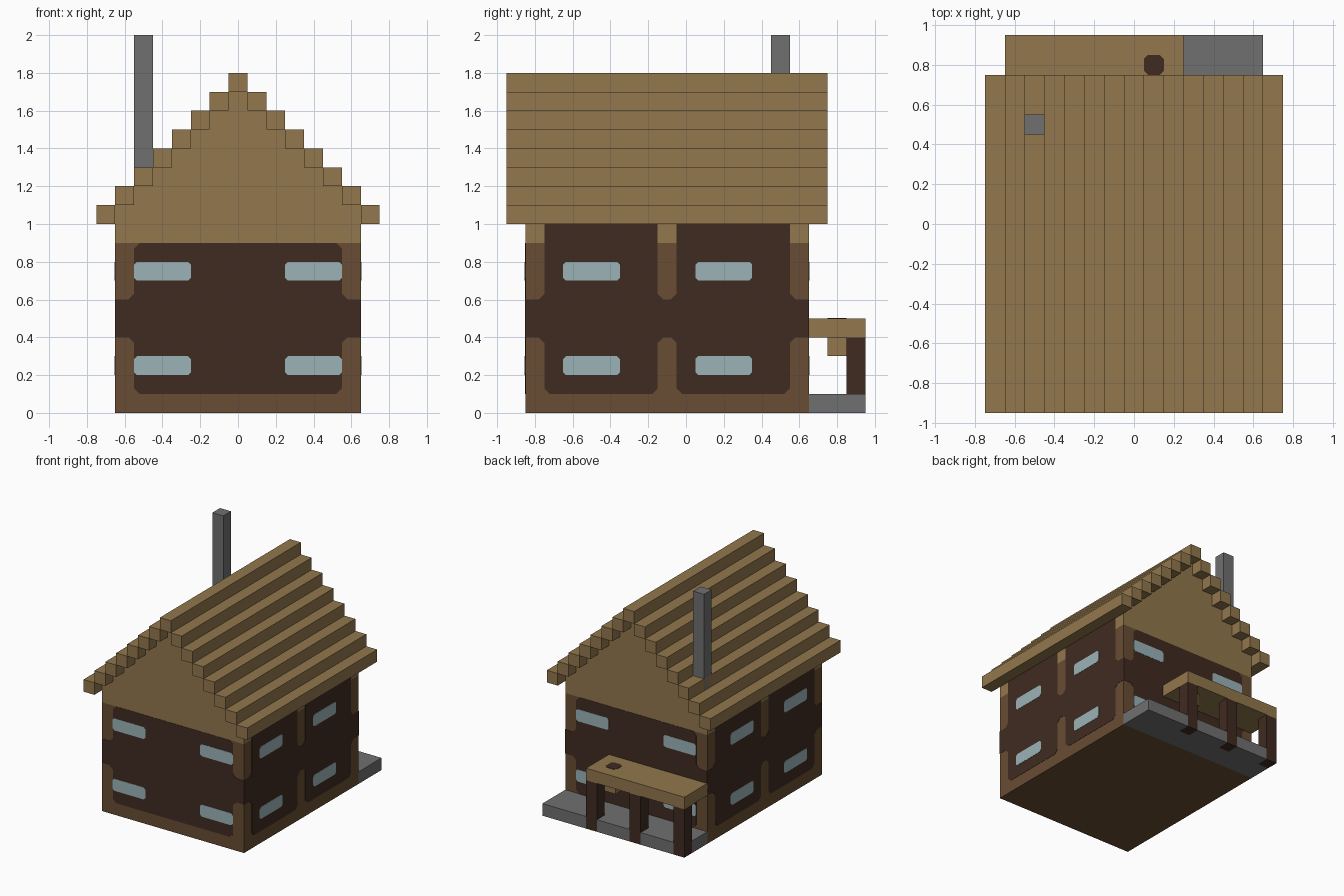
import bpy, bmesh
from mathutils import Vector

cube = bpy.data.objects.get("Cube")
if cube:
    bpy.data.objects.remove(cube, do_unlink=True)


def material(name, rgb):
    m = bpy.data.materials.new(name)
    m.use_nodes = True
    m.diffuse_color = (*rgb, 1)
    m.node_tree.nodes["Principled BSDF"].inputs["Base Color"].default_value = (*rgb, 1)
    return m


TAN = material("light_wood", (0.287, 0.184, 0.074))
BEAM = material("beam_wood", (0.138, 0.074, 0.033))
DARK = material("dark_wood", (0.051, 0.024, 0.015))
GLASS = material("pale_glass", (0.328, 0.456, 0.485))
STONE = material("grey_stone", (0.162, 0.162, 0.162))

STEP = 0.1
WALL_X, FRONT, BACK = 0.65, -0.85, 0.65


def finish(name, bm, mat):
    bmesh.ops.recalc_face_normals(bm, faces=bm.faces)
    mesh = bpy.data.meshes.new(name)
    bm.to_mesh(mesh)
    bm.free()
    mesh.materials.append(mat)
    ob = bpy.data.objects.new(name, mesh)
    bpy.context.collection.objects.link(ob)
    return ob


def box(name, xs, ys, zs, mat):
    bm = bmesh.new()
    bmesh.ops.create_cube(bm, size=1)
    for v in bm.verts:
        v.co = Vector(r[0] if c < 0 else r[1] for c, r in zip(v.co, (xs, ys, zs)))
    return finish(name, bm, mat)


def prism(name, pts, place, push, mat):
    """Extrude a flat outline; place maps (u, v) into space."""
    bm = bmesh.new()
    face = bm.faces.new([bm.verts.new(place(u, v)) for u, v in pts])
    new = bmesh.ops.extrude_face_region(bm, geom=[face])["geom"]
    bmesh.ops.translate(bm, vec=push, verts=[g for g in new if isinstance(g, bmesh.types.BMVert)])
    return finish(name, bm, mat)


def chamfer(pts, size, sharp=lambda p: False):
    """Cut the corners of an outline, leaving those picked by sharp."""
    out = []
    for i, p in enumerate(pts):
        if sharp(p):
            out.append(p)
            continue
        here = Vector(p)
        for q in (pts[i - 1], pts[(i + 1) % len(pts)]):
            out.append(tuple(here + (Vector(q) - here).normalized() * size))
    return out


def rect(u0, u1, v0, v1):
    return [(u0, v0), (u1, v0), (u1, v1), (u0, v1)]


def wall_plate(name, pts, wall, depth, mat):
    axis, at = wall
    sign = 1 if at > 0 else -1
    if axis == "x":
        prism(name, pts, lambda u, v: (at, u, v), (sign * depth, 0, 0), mat)
    else:
        prism(name, pts, lambda u, v: (u, at, v), (0, sign * depth, 0), mat)


# House body and stepped gable block
box("house_body", (-WALL_X, WALL_X), (FRONT, BACK), (0, 0.9), BEAM)
right = [(WALL_X, 0.9)]
for k in range(7):
    w = WALL_X - STEP * k
    right += [(w, 1 + STEP * k), (w, 1 + STEP * (k + 1))]
right = [p for i, p in enumerate(right) if i != 1]
gable = right + [(-x, z) for x, z in reversed(right)]
prism("gable", gable, lambda u, v: (u, FRONT, v), (0, BACK - FRONT, 0), TAN)

# Roof logs, mirrored up to the ridge
for k in range(8):
    x0, z0 = WALL_X - STEP * k, 1 + STEP * k
    for side, s in (("left", 1), ("right", -1)):
        if k == 7:
            if s == 1:
                box("ridge_log", (x0, -x0), (-0.95, 0.75), (z0, z0 + STEP), TAN)
            continue
        xs = sorted((s * x0, s * (x0 + STEP)))
        box(f"roof_log_{side}_{k + 1}", xs, (-0.95, 0.75), (z0, z0 + STEP), TAN)

box("chimney", (-0.55, -0.45), (0.45, 0.55), (1.2, 2.0), STONE)


# Dark wall panels: bays between posts, joined by a band at mid height
def bay_outline(lo, hi, bays, top):
    low, high = [(lo, 0.4)], [(lo, 0.6)]
    for a, b in bays:
        low += [(a, 0.4), (a, 0.1), (b, 0.1), (b, 0.4)]
        high += [(a, 0.6), (a, top), (b, top), (b, 0.6)]
    pts = low + [(hi, 0.4), (hi, 0.6)] + high[:0:-1] + [high[0]]
    return chamfer(pts, 0.03, lambda p: p[0] in (lo, hi) or p[1] == 1.0)


end_panel = bay_outline(-WALL_X, WALL_X, [(-0.55, 0.55)], 0.9)
side_panel = bay_outline(FRONT, BACK, [(-0.75, -0.15), (-0.05, 0.55)], 1.0)
walls = {
    "front": (("y", FRONT), end_panel, (-0.4, 0.4)),
    "back": (("y", BACK), end_panel, (-0.4, 0.4)),
    "left": (("x", WALL_X), side_panel, (-0.5, 0.2)),
    "right": (("x", -WALL_X), side_panel, (-0.5, 0.2)),
}
for side, (wall, outline, centres) in walls.items():
    wall_plate(f"{side}_panel", outline, wall, 0.002, DARK)
    for i, c in enumerate(centres):
        for floor, z in (("lower", 0.2), ("upper", 0.7)):
            pane = chamfer(rect(c - 0.15, c + 0.15, z, z + STEP), 0.015)
            wall_plate(f"{side}_{floor}_window_{i + 1}", pane, wall, 0.004, GLASS)

# Back porch: stone floor notched around the posts
OUT, INNER = 0.95, 0.85
box("porch_floor", (-WALL_X, WALL_X), (BACK, INNER), (0, STEP), STONE)
for i, xs in enumerate([(-0.55, -0.25), (-0.15, 0.15), (0.25, WALL_X)]):
    box(f"porch_floor_edge_{i + 1}", xs, (INNER, OUT), (0, STEP), STONE)
for i, x in enumerate((-0.65, -0.25, 0.15)):
    box(f"porch_post_{i + 1}", (x, x + STEP), (INNER, OUT), (0, 0.4), DARK)
box("porch_roof", (-WALL_X, 0.25), (BACK, OUT), (0.4, 0.5), TAN)
box("porch_hanging_block", (0.05, 0.15), (0.75, INNER), (0.3, 0.4), TAN)
knot = chamfer(rect(0.05, 0.15, 0.75, INNER), 0.02)
prism("porch_roof_knot", knot, lambda u, v: (u, v, 0.5), (0, 0, 0.003), DARK)
